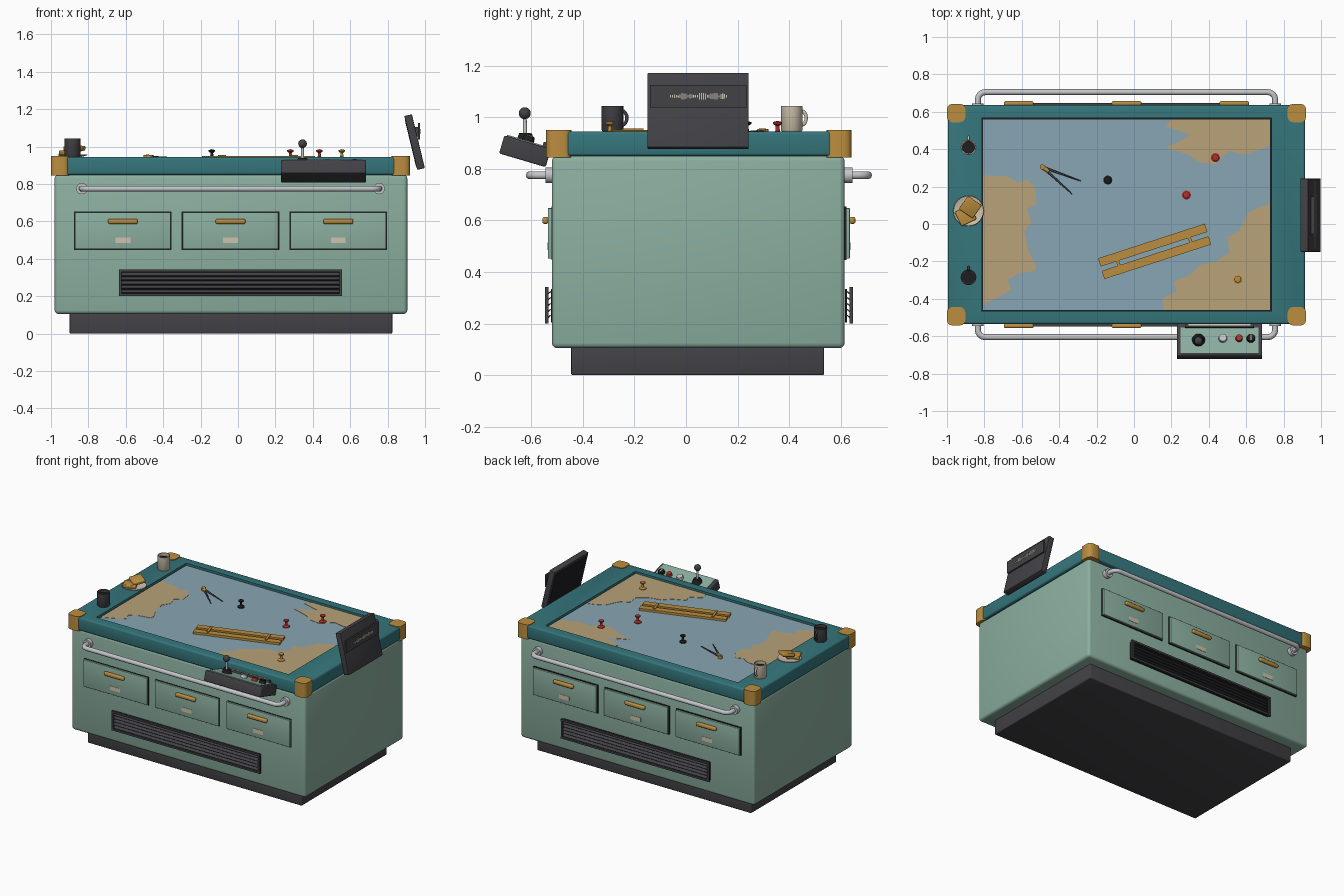
import bpy, bmesh, math, random
from mathutils import Matrix, Vector, Euler

if "Cube" in bpy.data.objects:
    bpy.data.objects.remove(bpy.data.objects["Cube"])
random.seed(4)
CX, CY = -0.04, 0.05  # centre of the cabinet


def material(name, r, g, b):
    m = bpy.data.materials.new(name)
    m.use_nodes = True
    m.diffuse_color = (r, g, b, 1)
    node = next(n for n in m.node_tree.nodes if n.type == "BSDF_PRINCIPLED")
    node.inputs["Base Color"].default_value = (r, g, b, 1)
    return m


MINT = material("mint paint", .26, .43, .35)
TEAL = material("teal trim", .035, .18, .2)
SEA = material("sea blue", .25, .38, .46)
LAND = material("land tan", .48, .36, .19)
BRASS = material("brass", .5, .27, .05)
DARK = material("charcoal", .055, .053, .06)
BLACK = material("black", .013, .013, .015)
STEEL = material("steel", .55, .56, .58)
CREAM = material("cream", .62, .54, .42)
RED = material("red", .42, .03, .025)


def finish(name, bm, mat, parent=None):
    bmesh.ops.recalc_face_normals(bm, faces=bm.faces)
    me = bpy.data.meshes.new(name)
    bm.to_mesh(me)
    bm.free()
    me.materials.append(mat)
    ob = bpy.data.objects.new(name, me)
    bpy.context.collection.objects.link(ob)
    ob.parent = parent
    return ob


def boxes(name, items, mat, bevel=0, rot=(0, 0, 0), parent=None, upright=False):
    """Boxes as (centre, size) pairs, joined in one mesh."""
    bm = bmesh.new()
    for loc, size in items:
        part = bmesh.new()
        turn = Euler(rot).to_matrix().to_4x4()
        bmesh.ops.create_cube(part, size=1, matrix=Matrix.Translation(loc) @ turn @ Matrix.Diagonal((*size, 1)))
        if bevel:
            edges = [e for e in part.edges if not upright
                     or abs(e.verts[0].co.z - e.verts[1].co.z) > .01]
            bmesh.ops.bevel(part, geom=edges, offset=bevel, segments=3, profile=.5, affect="EDGES")
        me = bpy.data.meshes.new("part")
        part.to_mesh(me)
        part.free()
        bm.from_mesh(me)
        bpy.data.meshes.remove(me)
    return finish(name, bm, mat, parent)


def span(name, low, high, mat, **kw):
    a, b = Vector(low), Vector(high)
    return boxes(name, [((a + b) / 2, b - a)], mat, **kw)


def rod(name, a, b, r1, r2, mat, parent=None):
    a, b = Vector(a), Vector(b)
    d = b - a
    place = Matrix.Translation((a + b) / 2) @ d.to_track_quat("Z", "Y").to_matrix().to_4x4()
    bm = bmesh.new()
    bmesh.ops.create_cone(bm, cap_ends=True, segments=20, radius1=r1, radius2=r2, depth=d.length, matrix=place)
    return finish(name, bm, mat, parent)


def lathe(name, loc, profile, mat):
    bm = bmesh.new()
    vs = [bm.verts.new((r, 0, z)) for r, z in profile]
    es = [bm.edges.new(p) for p in zip(vs, vs[1:])]
    bmesh.ops.spin(bm, geom=vs + es, cent=(0, 0, 0), axis=(0, 0, 1), angle=math.tau, steps=24)
    bmesh.ops.remove_doubles(bm, verts=bm.verts, dist=.0001)
    ob = finish(name, bm, mat)
    ob.location = loc
    return ob


def tube(name, points, radius, mat):
    cu = bpy.data.curves.new(name, "CURVE")
    cu.dimensions = "3D"
    cu.bevel_depth, cu.bevel_resolution, cu.use_fill_caps = radius, 3, True
    sp = cu.splines.new("POLY")
    sp.points.add(len(points) - 1)
    for p, co in zip(sp.points, points):
        p.co = (*co, 1)
    cu.materials.append(mat)
    bpy.context.collection.objects.link(bpy.data.objects.new(name, cu))


# Cabinet and plinth
span("plinth", (-.9, -.445, 0), (.825, .535, .11), DARK, bevel=.006)
span("cabinet", (-.98, -.52, .105), (.905, .615, .85), MINT, bevel=.02)

# Table rim with a sunken map bed
bm = bmesh.new()
bmesh.ops.create_cube(bm, size=1, matrix=Matrix.Translation((CX, CY, .897)) @ Matrix.Diagonal((1.91, 1.17, .096, 1)))
bmesh.ops.bevel(bm, geom=bm.edges[:], offset=.012, segments=3, profile=.5, affect="EDGES")
top = max(bm.faces, key=lambda f: f.calc_center_median().z)
bmesh.ops.inset_individual(bm, faces=[top], thickness=.05)
for v in top.verts:
    v.co.x = CX + math.copysign(.775, v.co.x - CX)
    v.co.y = CY + math.copysign(.517, v.co.y - CY)
bed = bmesh.ops.extrude_discrete_faces(bm, faces=[top])["faces"][0]
for v in bed.verts:
    v.co.z -= .018
finish("table_rim", bm, TEAL)
span("map_border", (-.814, -.466, .925), (.734, .566, .929), BLACK)
span("map_sea", (-.808, -.46, .926), (.728, .56, .932), SEA)
caps = [((CX + sx * .911, CY + sy * .543, .897), (.098, .098, .105)) for sx in (-1, 1) for sy in (-1, 1)]
boxes("corner_caps", caps, BRASS, bevel=.028, upright=True)

# Land masses as thin plates
LANDS = {
    "west_land": [(-.808, .26), (-.675, .255), (-.62, .22), (-.57, .24), (-.53, .19), (-.52, .11), (-.57, .08),
                  (-.55, .01), (-.585, -.04), (-.565, -.14), (-.525, -.22), (-.53, -.25), (-.62, -.265),
                  (-.675, -.3), (-.655, -.35), (-.72, -.39), (-.808, -.43)],
    "north_east_land": [(.728, .56), (.728, .42), (.68, .4), (.59, .37), (.51, .39), (.43, .32), (.35, .33),
                        (.29, .37), (.17, .41), (.24, .44), (.3, .48), (.17, .52), (.2, .56)],
    "south_east_land": [(.728, .11), (.67, .09), (.61, .06), (.56, -.04), (.5, -.07), (.51, -.15), (.44, -.2),
                        (.35, -.22), (.3, -.27), (.21, -.31), (.23, -.36), (.15, -.4), (.16, -.46), (.728, -.46)],
}
for name, outline in LANDS.items():
    bm = bmesh.new()
    face = bm.faces.new([bm.verts.new((x, y, .931)) for x, y in outline])
    up = bmesh.ops.extrude_face_region(bm, geom=[face])["geom"]
    bmesh.ops.translate(bm, verts=[v for v in up if isinstance(v, bmesh.types.BMVert)], vec=(0, 0, .003))
    finish(name, bm, LAND)

# Matching long sides: drawers, vent and rail
for s, side in ((-1, "front"), (1, "back")):
    def at(x, d, z):
        return (CX + x, CY + s * d, z)
    xs = (-.576, 0, .576)
    boxes(side + "_drawer_gaps", [(at(x, .568, .55), (.522, .008, .206)) for x in xs], BLACK)
    boxes(side + "_drawers", [(at(x, .576, .55), (.512, .018, .196)) for x in xs], MINT, bevel=.003)
    boxes(side + "_handles", [(at(x, .595, .6), (.16, .024, .028)) for x in xs], BRASS, bevel=.01)
    boxes(side + "_labels", [(at(x, .585, .5), (.08, .004, .03)) for x in xs], CREAM)
    boxes(side + "_vent_back", [(at(0, .57, .27), (1.18, .008, .13))], BLACK)
    frame = [(at(0, .59, z), (1.194, .014, .013)) for z in (.207, .335)]
    frame += [(at(x, .59, .271), (.013, .014, .14)) for x in (-.59, .59)]
    boxes(side + "_vent_frame", frame, DARK)
    slats = [(at(0, .583, .225 + i * .023), (1.17, .022, .005)) for i in range(5)]
    boxes(side + "_vent_slats", slats, DARK, rot=(-s * .7, 0, 0))
    arc = [(.755 + .04 * math.cos(a), .615 + .04 * math.sin(a)) for a in (0, .4, .8, 1.2, math.pi / 2)]
    path = [(.795, .56)] + arc
    tube(side + "_rail", [at(x, d, .775) for x, d in path] + [at(-x, d, .775) for x, d in reversed(path)],
         .016, STEEL)
    for x in (-.795, .795):
        rod(side + "_rail_flange", at(x, .563, .775), at(x, .595, .775), .03, .03, STEEL)

# Tilted control console
console = boxes("console", [((0, 0, 0), (.455, .188, .073))], DARK, bevel=.006)
console.location = (.457, -.624, .868)
console.rotation_euler.x = math.radians(-16.5)
boxes("console_plate", [((0, -.012, .038), (.415, .145, .007))], MINT, parent=console)
boxes("console_display", [((0, .072, .046), (.37, .025, .02))], DARK, parent=console)
boxes("display_strip", [((0, .072, .057), (.33, .01, .003))], CREAM, parent=console)
rod("joystick_base", (-.112, -.01, .038), (-.112, -.018, .068), .036, .024, BLACK, console)
rod("joystick_stick", (-.112, -.014, .05), (-.112, -.043, .141), .008, .007, STEEL, console)
bm = bmesh.new()
bmesh.ops.create_uvsphere(bm, u_segments=20, v_segments=12, radius=.023, matrix=Matrix.Translation((-.112, -.043, .141)))
finish("joystick_ball", bm, DARK, console)
for name, x, r, mat in (("steel_knob", .018, .024, STEEL), ("red_button", .105, .02, RED), ("dial", .168, .024, BLACK)):
    rod(name, (x, 0, .038), (x, 0, .062), r, r * .85, mat, console)
boxes("dial_mark", [((.168, 0, .063), (.005, .03, .003))], CREAM, parent=console)

# Leaning monitor at the end
monitor = boxes("monitor", [((0, 0, 0), (.042, .392, .296))], DARK, bevel=.004)
monitor.location = (.944, .047, 1.024)
monitor.rotation_euler.y = math.radians(-13.5)
boxes("monitor_screen", [((-.021, 0, 0), (.004, .36, .26))], BLACK, parent=monitor)
span("readout_panel", (.962, -.14, 1.037), (.974, .235, 1.125), DARK)
boxes("readout_mount", [((.952, .047, 1.08), (.03, .2, .05))], DARK)
wave = [((.975, -.06 + i * .0075, 1.081), (.004, .004, random.uniform(.006, .028))) for i in range(30)]
boxes("readout_wave", wave, CREAM)

# Map pins
PIN = [(0, 0), (.024, 0), (.024, .006), (.009, .014), (.007, .034), (.018, .042), (.018, .049), (0, .054)]
for name, x, y, mat in (("red_pin", .435, .355, RED), ("red_pin", .28, .155, RED),
                        ("black_pin", -.14, .235, BLACK), ("brass_pin", .555, -.295, BRASS)):
    lathe(name, (x, y, .932), PIN, mat)

# Parallel ruler
tilt = math.radians(18)
boxes("ruler_bars", [((.1, -.113, .942), (.6, .046, .016)), ((.12, -.18, .942), (.6, .046, .016))], BRASS, rot=(0, 0, tilt))
boxes("ruler_links", [((-.085, -.207, .953), (.016, .085, .006)), ((.3, -.085, .953), (.016, .085, .006))],
      BRASS, rot=(0, 0, tilt))

# Dividers
for tip in ((-.285, .23), (-.33, .16)):
    rod("divider_leg", (-.49, .305, .945), (*tip, .937), .007, .003, DARK)
rod("divider_hinge", (-.49, .305, .933), (-.49, .305, .955), .014, .014, BRASS)
rod("divider_grip", (-.49, .305, .945), (-.455, .281, .945), .012, .01, BRASS)

# Mugs, plate and toast on the left ledge
MUG = [(0, 0), (.038, 0), (.042, .006), (.042, .099), (.036, .099), (.036, .075), (0, .075)]
for name, y, mat in (("dark_mug", -.285, DARK), ("cream_mug", .41, CREAM)):
    lathe(name, (-.885, y, .945), MUG, mat)
    rod(name + "_coffee", (-.885, y, 1.018), (-.885, y, 1.023), .035, .035, BLACK)
    bend = [math.pi * (i / 8 - .5) for i in range(9)]
    tube(name + "_handle", [(-.885, y + .036 + .02 * math.cos(a), .997 + .028 * math.sin(a)) for a in bend], .007, mat)
lathe("plate", (-.885, .07, .945), [(0, 0), (.05, 0), (.082, .01), (.08, .013), (.05, .005), (0, .005)], CREAM)
boxes("lower_toast", [((-.9, .045, .967), (.09, .085, .024))], BRASS, bevel=.006, rot=(0, 0, .45))
boxes("upper_toast", [((-.875, .09, .99), (.09, .085, .024))], BRASS, bevel=.006, rot=(.15, .12, -.6))

# Smooth rounded surfaces, keep hard edges
bpy.ops.object.select_all(action="DESELECT")
for ob in bpy.context.collection.objects:
    if ob.type == "MESH":
        ob.select_set(True)
        bpy.context.view_layer.objects.active = ob
bpy.ops.object.shade_smooth_by_angle(angle=math.radians(35))
